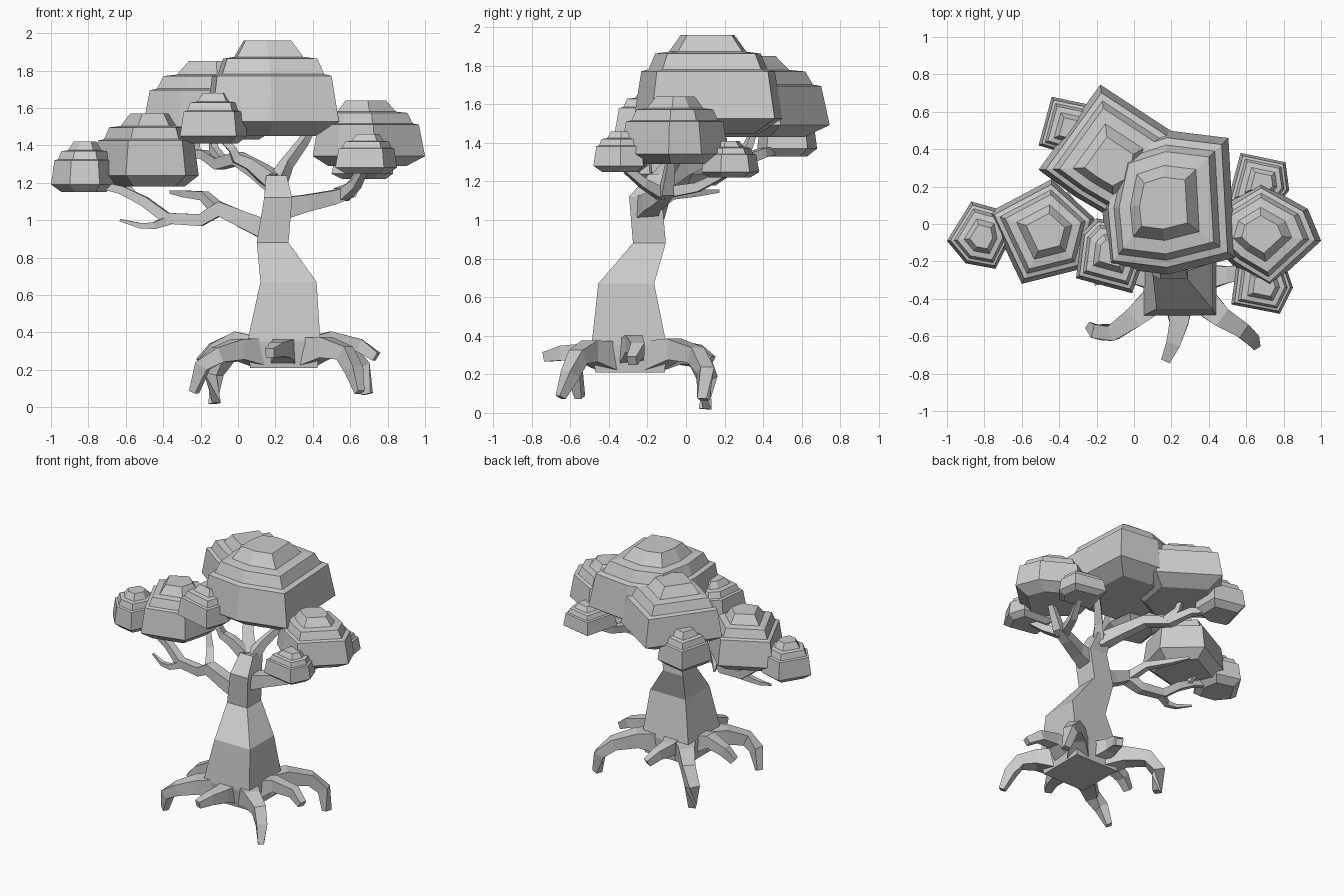
import bpy, bmesh
from mathutils import Vector


def loft(name, rings):
    """Skin a list of equal-length vertex rings and cap both ends."""
    bm = bmesh.new()
    vs = [[bm.verts.new(p) for p in r] for r in rings]
    n = len(rings[0])
    for a, b in zip(vs, vs[1:]):
        for i in range(n):
            j = (i + 1) % n
            bm.faces.new((a[i], a[j], b[j], b[i]))
    bm.faces.new(vs[0][::-1])
    bm.faces.new(vs[-1])
    bmesh.ops.recalc_face_normals(bm, faces=bm.faces)
    me = bpy.data.meshes.new(name)
    bm.to_mesh(me)
    bm.free()
    ob = bpy.data.objects.new(name, me)
    bpy.context.collection.objects.link(ob)
    return ob


def limb(name, pts):
    """Square-section limb along points (x, y, z, half width)."""
    P = [Vector(p[:3]) for p in pts]
    rings = []
    for i, p in enumerate(P):
        t = (P[min(i + 1, len(P) - 1)] - P[max(i - 1, 0)]).normalized()
        s = t.cross(Vector((0, 0, 1))).normalized()
        u = s.cross(t)
        r = pts[i][3]
        rings.append([p + s * a * r + u * b * r
                      for a, b in ((-1, -1), (1, -1), (1, 1), (-1, 1))])
    return loft(name, rings)


# (scale, height fraction) of the stepped foliage: underside, wall, three tiers
TIERS = [(.7, 0), (1, .15), (.9, .63), (.8, .65), (.71, .81), (.52, .83), (.36, 1)]


def foliage(name, z0, z1, outline):
    cx = sum(p[0] for p in outline) / len(outline)
    cy = sum(p[1] for p in outline) / len(outline)
    loft(name, [[(cx + (x - cx) * s, cy + (y - cy) * s, z0 + (z1 - z0) * f)
                 for x, y in outline] for s, f in TIERS])


# Trunk: square sections (cx, cy, z, half x, half y)
trunk = [(.245, -.29, .21, .18, .18), (.245, -.295, .35, .195, .195),
         (.27, -.31, .67, .15, .145), (.185, -.19, .88, .085, .085),
         (.215, -.21, 1.12, .075, .085), (.205, -.13, 1.24, .055, .06)]
loft("trunk", [[(x + a * hx, y + b * hy, z) for a, b in ((-1, -1), (1, -1), (1, 1), (-1, 1))]
               for x, y, z, hx, hy in trunk])

# Roots: four long diagonal ones and short ones between
limb("root_front_left", [(.15, -.37, .29, .08), (.0, -.5, .31, .055), (-.11, -.58, .28, .042),
                         (-.19, -.58, .22, .037), (-.235, -.55, .08, .02)])
limb("root_front_right", [(.34, -.38, .29, .08), (.47, -.5, .32, .055), (.57, -.56, .29, .042),
                          (.62, -.6, .2, .037), (.65, -.65, .08, .02)])
limb("root_back_right", [(.34, -.2, .29, .08), (.46, -.06, .33, .055), (.58, .05, .3, .042),
                         (.66, .1, .22, .037), (.69, .09, .07, .025)])
limb("root_back_left", [(.15, -.2, .29, .08), (.03, -.05, .31, .055), (-.07, .07, .28, .045),
                        (-.13, .11, .18, .04), (-.125, .1, .02, .025)])
limb("root_front", [(.24, -.4, .29, .08), (.24, -.53, .31, .05), (.21, -.64, .31, .038),
                    (.17, -.73, .29, .025)])
limb("root_right", [(.36, -.29, .30, .07), (.5, -.27, .36, .045), (.65, -.25, .33, .035),
                    (.74, -.28, .27, .025)])
limb("root_left", [(.13, -.29, .30, .07), (-.02, -.27, .36, .045), (-.13, -.28, .31, .035),
                   (-.2, -.3, .24, .025)])
limb("root_back", [(.22, -.18, .31, .07), (.18, -.04, .33, .045), (.2, .06, .32, .035),
                   (.24, .13, .27, .025)])

# Lower left branch and its bare twigs
limb("branch_left", [(.17, -.19, .94, .055), (.03, -.2, 1.0, .045), (-.1, -.2, 1.06, .04),
                     (-.2, -.17, 1.0, .032), (-.38, -.15, 1.01, .03), (-.5, -.12, 1.1, .026),
                     (-.62, -.1, 1.16, .022), (-.78, -.08, 1.2, .018)])
limb("twig_left_upper", [(-.11, -.19, 1.06, .03), (-.18, -.08, 1.13, .024),
                         (-.28, .05, 1.14, .018), (-.36, .17, 1.15, .008)])
limb("twig_left_lower", [(-.37, -.15, 1.0, .024), (-.45, -.18, .97, .018),
                         (-.52, -.17, .97, .014), (-.63, -.13, 1.0, .006)])
limb("twig_left_foliage", [(-.57, -.11, 1.14, .018), (-.59, -.06, 1.18, .014),
                           (-.56, -.03, 1.24, .01)])

# Right branch with forks to its three foliage clumps
limb("branch_right", [(.22, -.21, 1.06, .06), (.36, -.18, 1.09, .045), (.5, -.13, 1.12, .038),
                      (.6, -.1, 1.15, .032), (.68, -.08, 1.3, .02)])
limb("branch_right_front", [(.56, -.12, 1.13, .03), (.63, -.22, 1.19, .024), (.68, -.33, 1.28, .016)])
limb("branch_right_back", [(.54, -.12, 1.14, .03), (.6, .06, 1.17, .024), (.67, .22, 1.25, .016)])

# Upper branches into the crown
limb("branch_back", [(.2, -.14, 1.2, .05), (.1, -.02, 1.27, .04), (.0, .12, 1.33, .034),
                     (-.1, .27, 1.3, .03), (-.18, .4, 1.35, .024), (-.33, .51, 1.37, .018)])
limb("branch_back_fork", [(-.08, .25, 1.31, .026), (-.13, .32, 1.38, .02), (-.14, .36, 1.48, .015)])
limb("branch_crown", [(.21, -.14, 1.2, .04), (.26, -.07, 1.3, .028), (.35, .02, 1.42, .022),
                      (.4, .06, 1.5, .015)])
limb("branch_front", [(.17, -.14, 1.21, .04), (.06, -.16, 1.3, .03), (-.01, -.17, 1.33, .025),
                      (-.03, -.18, 1.38, .02), (-.1, -.18, 1.45, .016)])

# Foliage clumps
foliage("foliage_crown", 1.45, 1.96, [(-.14, -.23), (.18, -.27), (.54, -.18), (.505, .46), (.18, .5), (-.1, .41), (-.17, .08)])
foliage("foliage_back_left", 1.43, 1.85, [(-.18, .745), (-.51, .29), (-.32, .15), (-.1, .02), (.15, .15), (.21, .49)])
foliage("foliage_left", 1.18, 1.57, [(-.78, .06), (-.6, -.32), (-.28, -.24), (-.21, .03), (-.44, .24)])
foliage("foliage_far_left", 1.15, 1.42, [(-1, -.09), (-.9, -.21), (-.74, -.24), (-.66, -.08), (-.69, .07), (-.87, .12)])
foliage("foliage_front", 1.41, 1.68, [(-.31, -.29), (-.01, -.37), (.05, -.2), (.03, -.01), (-.2, .03), (-.28, -.05)])
foliage("foliage_back_small", 1.33, 1.6, [(-.44, .68), (-.51, .42), (-.34, .37), (-.2, .42), (-.2, .63)])
foliage("foliage_right", 1.29, 1.64, [(1, -.09), (.93, .08), (.68, .22), (.45, .08), (.4, -.1), (.53, -.22), (.73, -.34)])
foliage("foliage_right_front", 1.25, 1.46, [(.52, -.43), (.78, -.48), (.85, -.34), (.81, -.22), (.55, -.2)])
foliage("foliage_right_back", 1.22, 1.41, [(.57, .38), (.81, .33), (.83, .18), (.75, .08), (.5, .12)])
